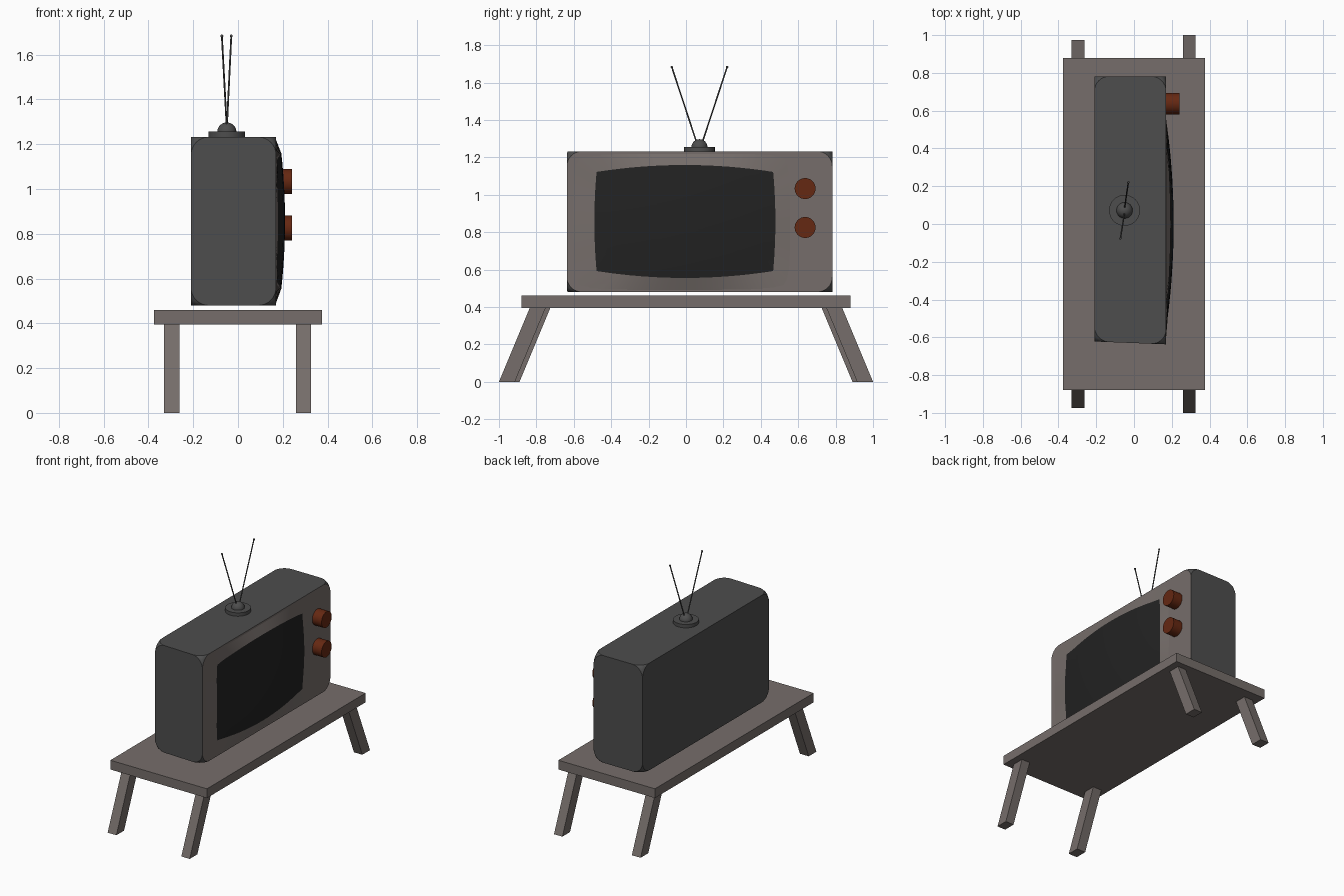
import bpy, bmesh, math
from mathutils import Vector

if "Cube" in bpy.data.objects:
    bpy.data.objects.remove(bpy.data.objects["Cube"])


def material(name, r, g, b):
    m = bpy.data.materials.new(name)
    m.diffuse_color = (r, g, b, 1)
    m.use_nodes = True
    m.node_tree.nodes["Principled BSDF"].inputs["Base Color"].default_value = m.diffuse_color
    return m


CASE = material("charcoal grey", 0.075, 0.075, 0.075)
WOOD = material("taupe", 0.18, 0.155, 0.145)
GLASS = material("screen black", 0.016, 0.016, 0.016)
RUST = material("rust brown", 0.13, 0.021, 0.006)


def finish(name, bm, *mats, smooth=False):
    me = bpy.data.meshes.new(name)
    bm.to_mesh(me)
    bm.free()
    ob = bpy.data.objects.new(name, me)
    bpy.context.collection.objects.link(ob)
    for m in mats:
        me.materials.append(m)
    if smooth:
        bpy.ops.object.select_all(action='DESELECT')
        ob.select_set(True)
        bpy.context.view_layer.objects.active = ob
        bpy.ops.object.shade_smooth_by_angle(angle=math.radians(35))
    return ob


def box(lo, hi):
    bm = bmesh.new()
    bmesh.ops.create_cube(bm, size=1)
    for v in bm.verts:
        v.co = [lo[i] if v.co[i] < 0 else hi[i] for i in range(3)]
    return bm


def rod(name, a, b, r, mat, sides=32):
    a, b = Vector(a), Vector(b)
    bm = bmesh.new()
    bmesh.ops.create_cone(bm, cap_ends=True, segments=sides, radius1=r, radius2=r, depth=(b - a).length)
    bm.transform((b - a).to_track_quat('Z', 'Y').to_matrix().to_4x4())
    bmesh.ops.translate(bm, verts=bm.verts, vec=(a + b) / 2)
    return finish(name, bm, mat, smooth=True)


def ball(name, c, r, mat, seg=24):
    bm = bmesh.new()
    bmesh.ops.create_uvsphere(bm, u_segments=seg, v_segments=seg // 2, radius=r)
    bmesh.ops.translate(bm, verts=bm.verts, vec=c)
    return finish(name, bm, mat, smooth=True)


# Table top and four splayed legs (the pair behind the set stands slightly inward)
finish("table_top", box((-0.375, -0.88, 0.395), (0.375, 0.88, 0.46)), WOOD)
for label, x0, x1, inset in (("screen_side", 0.26, 0.325, 0), ("rear_side", -0.33, -0.262, 0.025)):
    for side, s in (("front", -1), ("back", 1)):
        bm = box((x0, 0.75 - inset, 0), (x1, 0.835 - inset, 0.396))
        for v in bm.verts:
            v.co.y = s * (v.co.y + (0.165 if v.co.z < 0.1 else 0))
        bmesh.ops.recalc_face_normals(bm, faces=bm.faces)
        finish(f"{label}_{side}_leg", bm, WOOD)

# Television case: only the corners are rounded, the screen side is taupe
bm = box((-0.21, -0.622, 0.48), (0.17, 0.782, 1.232))
for v in bm.verts:
    if v.co.x > 0 and v.co.y < 0:
        v.co.y -= 0.015
bmesh.ops.bevel(bm, geom=bm.verts[:], offset=0.08, offset_type='OFFSET',
                segments=8, profile=0.5, affect='VERTICES')
bm.normal_update()
for f in bm.faces:
    f.material_index = 1 if f.normal.x > 0.95 else 0
finish("television_case", bm, CASE, WOOD, smooth=True)

# Bulging screen and its raised surround, both made of rings round a square outline
N = 16
edge = [-1 + 2 * i / N for i in range(N)]
SQUARE = ([(t, -1) for t in edge] + [(1, t) for t in edge]
          + [(-t, 1) for t in edge] + [(-1, -t) for t in edge])


def bulge(y, z):
    return max(0.174, 0.21 - 0.13 * y * y - 0.18 * (z - 0.857) ** 2)


def screen_ring(k):
    pts = []
    for u, v in SQUARE:
        y = -0.006 + k * u * (0.472 + 0.012 * (1 - v * v))
        z = 0.857 + k * v * (0.265 + 0.037 * (1 - u * u))
        pts.append((bulge(y, z), y, z))
    return pts


def outer_ring():
    pts = []
    for u, v in SQUARE:
        c = 1 - 0.05 * (u * v) ** 8
        pts.append((0.1695, -0.025 + 0.585 * u * c, 0.855 + 0.365 * v * c))
    return pts


def ring_surface(name, rings, mat, cap=False):
    bm = bmesh.new()
    loops = [[bm.verts.new(p) for p in r] for r in rings]
    n = len(SQUARE)
    for a, b in zip(loops, loops[1:]):
        for i in range(n):
            j = (i + 1) % n
            bm.faces.new((a[i], a[j], b[j], b[i]))
    if cap:
        bm.faces.new(loops[-1])
    return finish(name, bm, mat, smooth=True)


ring_surface("screen_surround", [outer_ring(), screen_ring(1)], WOOD)
ring_surface("screen", [screen_ring(k / 8) for k in range(8, 0, -1)], GLASS, cap=True)

# Tuning knobs
for label, z in (("upper", 1.033), ("lower", 0.825)):
    rod(f"{label}_knob", (0.165, 0.637, z), (0.242, 0.637, z), 0.056, RUST)

# Antenna: base disc, ball and two tipped rods
rod("antenna_base", (-0.05, 0.072, 1.225), (-0.05, 0.072, 1.256), 0.082, CASE)
ball("antenna_ball", (-0.05, 0.072, 1.254), 0.043, CASE)
for label, s in (("front", -1), ("back", 1)):
    tip = (-0.051 + s * 0.021, 0.072 + s * 0.148, 1.683)
    rod(f"{label}_antenna_rod", (-0.05, 0.072 + s * 0.012, 1.27), tip, 0.004, CASE, 10)
    ball(f"{label}_antenna_tip", tip, 0.0065, CASE, 12)
